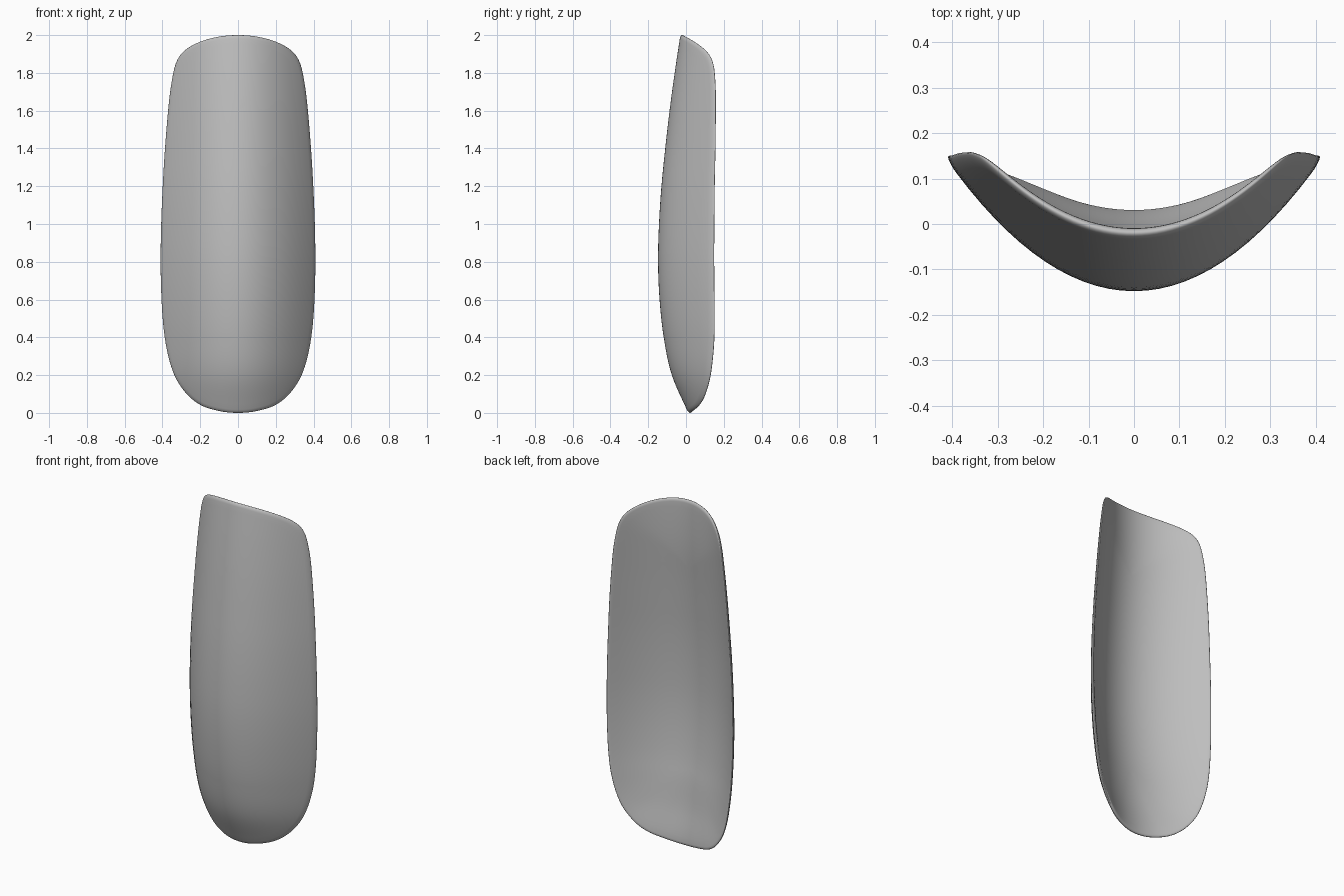
import bpy, bmesh, math
from mathutils import Vector

if "Cube" in bpy.data.objects:
    bpy.data.objects.remove(bpy.data.objects["Cube"], do_unlink=True)

EDGE = 0.02       # thickness of the rounded rim
ROUND = 0.018     # width of the rounded rim
CURVE = 1.7       # sideways bend of the shell

# half outline (x, z), bottom to top
HALF = [(0, 0), (0.1, 0.01), (0.2, 0.043), (0.28, 0.11), (0.345, 0.22), (0.388, 0.4),
        (0.407, 0.65), (0.408, 0.95), (0.393, 1.3), (0.37, 1.6), (0.35, 1.76), (0.325, 1.86),
        (0.28, 1.92), (0.2, 1.965), (0.1, 1.992), (0, 2)]
# depth of the front along the centre line, at even heights
FRONT = [0.012, -0.075, -0.118, -0.14, -0.148, -0.143, -0.13, -0.11, -0.087, -0.06, -0.03]


def smooth(points, steps, closed=False):
    """Catmull-Rom curve through the points."""
    p = [Vector(q) for q in points]
    p = [p[-1]] + p + p[:2] if closed else [2 * p[0] - p[1]] + p + [2 * p[-1] - p[-2]]
    out = []
    for a, b, c, d in zip(p, p[1:], p[2:], p[3:]):
        for s in range(steps):
            t = s / steps
            out.append(0.5 * (2 * b + (c - a) * t + (2 * a - 5 * b + 4 * c - d) * t ** 2
                              + (3 * b - a - 3 * c + d) * t ** 3))
    return out if closed else out + [p[-2]]


outline = smooth(HALF + [(-x, z) for x, z in HALF[-2:0:-1]], 6, closed=True)
spine = smooth([(y, 0.2 * i) for i, y in enumerate(FRONT)], 16)


def front(x, z):
    for a, b in zip(spine, spine[1:]):
        if z <= b.y:
            break
    f = min(max((z - a.y) / (b.y - a.y), 0), 1)
    return a.x + (b.x - a.x) * f + CURVE * x * x


def ring(bm, depth, back):
    """Loop of vertices: depth 0 is the outline, 1 the end of the rim, 2 the core line."""
    verts = []
    for o in outline:
        core = Vector((0, min(max(o.y, 0.42), 1.6)))
        reach = (o - core).length
        d = depth * ROUND if depth <= 1 else ROUND + (depth - 1) * (reach - ROUND)
        q = o + (core - o) * (d / reach)
        half = EDGE / 2 * math.sqrt(max(0, 1 - (1 - min(depth, 1)) ** 2))
        y = front(q.x, q.y) + EDGE / 2
        if back:
            # the back swells towards the middle, more so low down
            y += half + (0.08 - 0.023 * q.y) * (1 - (1 - d / reach) ** 2)
        else:
            y -= half
        verts.append(bm.verts.new((q.x, y, q.y)))
    return verts


# curved shell: front rings, shared rim, back rings
bm = bmesh.new()
depths = [1 - math.cos(math.pi / 2 * k / 5) for k in range(1, 6)]
depths += [1 + k / 14 for k in range(1, 15)]
rings = [ring(bm, d, False) for d in reversed(depths)]
rings += [ring(bm, 0, False)] + [ring(bm, d, True) for d in depths]
n = len(outline)
for a, b in zip(rings, rings[1:]):
    for i in range(n):
        j = (i + 1) % n
        bm.faces.new((a[i], a[j], b[j], b[i]))
bmesh.ops.remove_doubles(bm, verts=bm.verts, dist=0.0002)
bmesh.ops.recalc_face_normals(bm, faces=bm.faces)
mesh = bpy.data.meshes.new("curved_shell")
bm.to_mesh(mesh)
bm.free()
shell = bpy.data.objects.new("curved_shell", mesh)
bpy.context.collection.objects.link(shell)
for f in mesh.polygons:
    f.use_smooth = True

# plain grey finish
grey = bpy.data.materials.new("plain_grey")
grey.use_nodes = True
colour = (0.52, 0.52, 0.52, 1)
grey.diffuse_color = colour
grey.node_tree.nodes["Principled BSDF"].inputs["Base Color"].default_value = colour
mesh.materials.append(grey)
